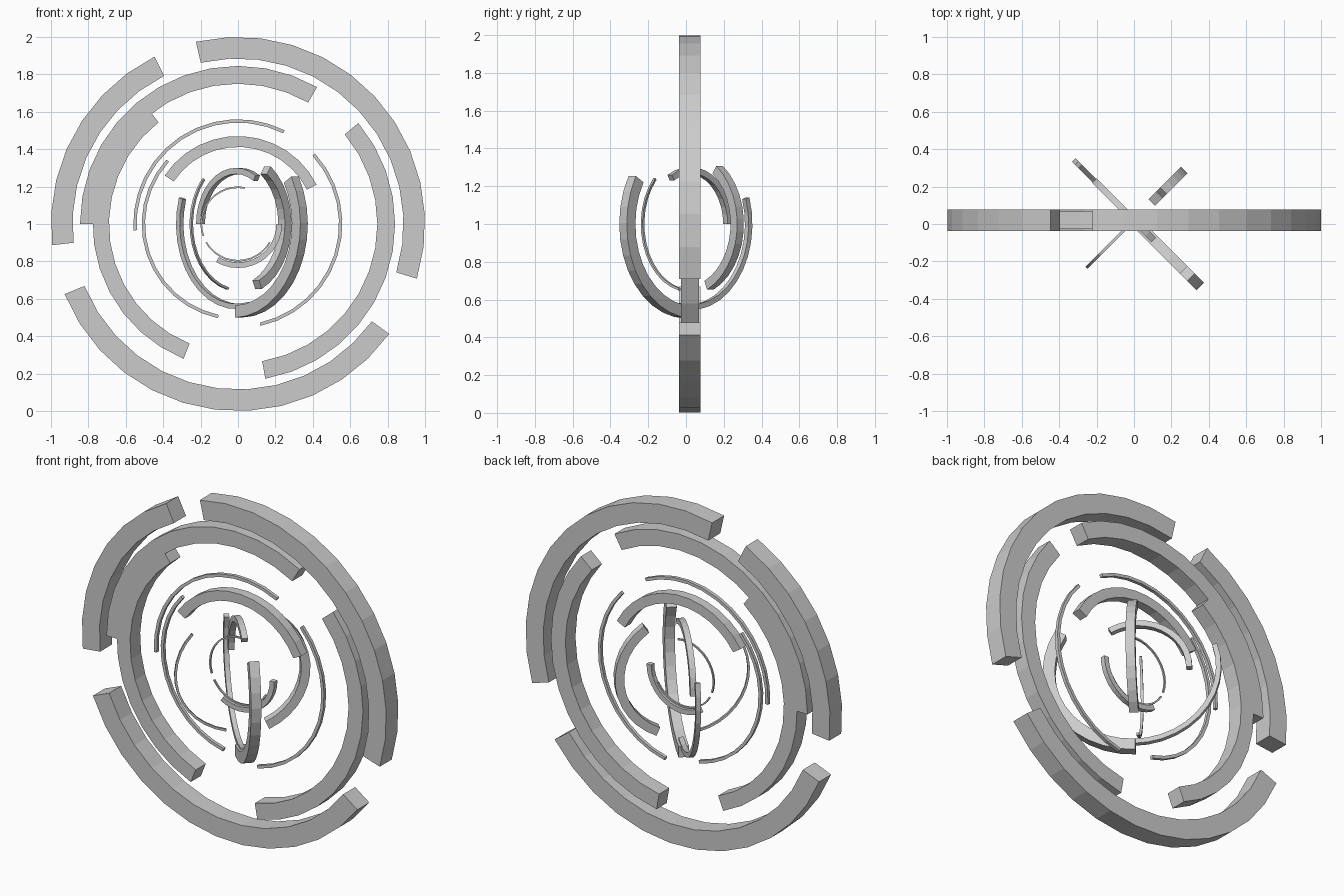
import bpy, bmesh, math
from mathutils import Vector

if "Cube" in bpy.data.objects:
    bpy.data.objects.remove(bpy.data.objects["Cube"])

CENTRE = Vector((0, 0.02, 1.0))

grey = bpy.data.materials.new("plain grey")
grey.diffuse_color = (0.6, 0.6, 0.6, 1)
grey.use_nodes = True
grey.node_tree.nodes["Principled BSDF"].inputs["Base Color"].default_value = grey.diffuse_color


def arc(name, r_in, r_out, depth, start, end, turn=0):
    """Square-section ring segment in the xz plane, turned about z."""
    steps = max(3, round((end - start) / 10))
    bm = bmesh.new()
    rings = []
    c, s = math.cos(math.radians(turn)), math.sin(math.radians(turn))
    for i in range(steps + 1):
        a = math.radians(start + (end - start) * i / steps)
        ring = []
        for r, y in ((r_in, -depth / 2), (r_out, -depth / 2),
                     (r_out, depth / 2), (r_in, depth / 2)):
            x, z = r * math.cos(a), r * math.sin(a)
            ring.append(bm.verts.new(CENTRE + Vector((x * c - y * s, x * s + y * c, z))))
        rings.append(ring)
    for p, q in zip(rings, rings[1:]):
        for k in range(4):
            n = (k + 1) % 4
            bm.faces.new((p[k], p[n], q[n], q[k]))
    bm.faces.new(rings[0])
    bm.faces.new(rings[-1])
    bmesh.ops.recalc_face_normals(bm, faces=bm.faces)
    mesh = bpy.data.meshes.new(name)
    bm.to_mesh(mesh)
    bm.free()
    mesh.materials.append(grey)
    bpy.context.collection.objects.link(bpy.data.objects.new(name, mesh))


# Outer heavy ring
arc("outer_arc_right", 0.885, 1.0, 0.113, -17, 103)
arc("outer_arc_left", 0.885, 1.0, 0.113, 116.5, 186.5)
arc("outer_arc_bottom", 0.885, 1.0, 0.113, 202, 324)

# Second heavy ring
arc("second_arc_top", 0.75, 0.845, 0.095, 60, 180)
arc("second_arc_left", 0.69, 0.777, 0.095, 128, 248)
arc("second_arc_right", 0.745, 0.84, 0.095, -80, 40)

# Thin flat ring
arc("thin_arc_top", 0.542, 0.56, 0.02, 63.5, 183.5)
arc("thin_arc_left", 0.497, 0.515, 0.02, 138, 258)
arc("thin_arc_right", 0.54, 0.558, 0.02, -77.5, 42.5)

# Middle ring: one flat arc and two turned arcs
arc("middle_arc_flat", 0.412, 0.47, 0.056, 26.5, 146.5)
arc("middle_arc_front", 0.435, 0.5, 0.056, -89.5, 30.5, -45)
arc("middle_arc_back", 0.427, 0.455, 0.028, 162, 282, -45)

# Inner turned ring
arc("inner_arc_back", 0.33, 0.38, 0.05, -66, 54, 45)
arc("inner_arc_front", 0.347, 0.36, 0.014, 137.5, 257.5, 45)
arc("inner_arc_top", 0.267, 0.3, 0.034, 60, 180, -45)

# Core flat ring
arc("core_arc_bottom", 0.205, 0.235, 0.03, -120, 0)
arc("core_arc_top", 0.192, 0.201, 0.01, 79, 199)
arc("core_arc_low", 0.192, 0.201, 0.01, 210, 330)
